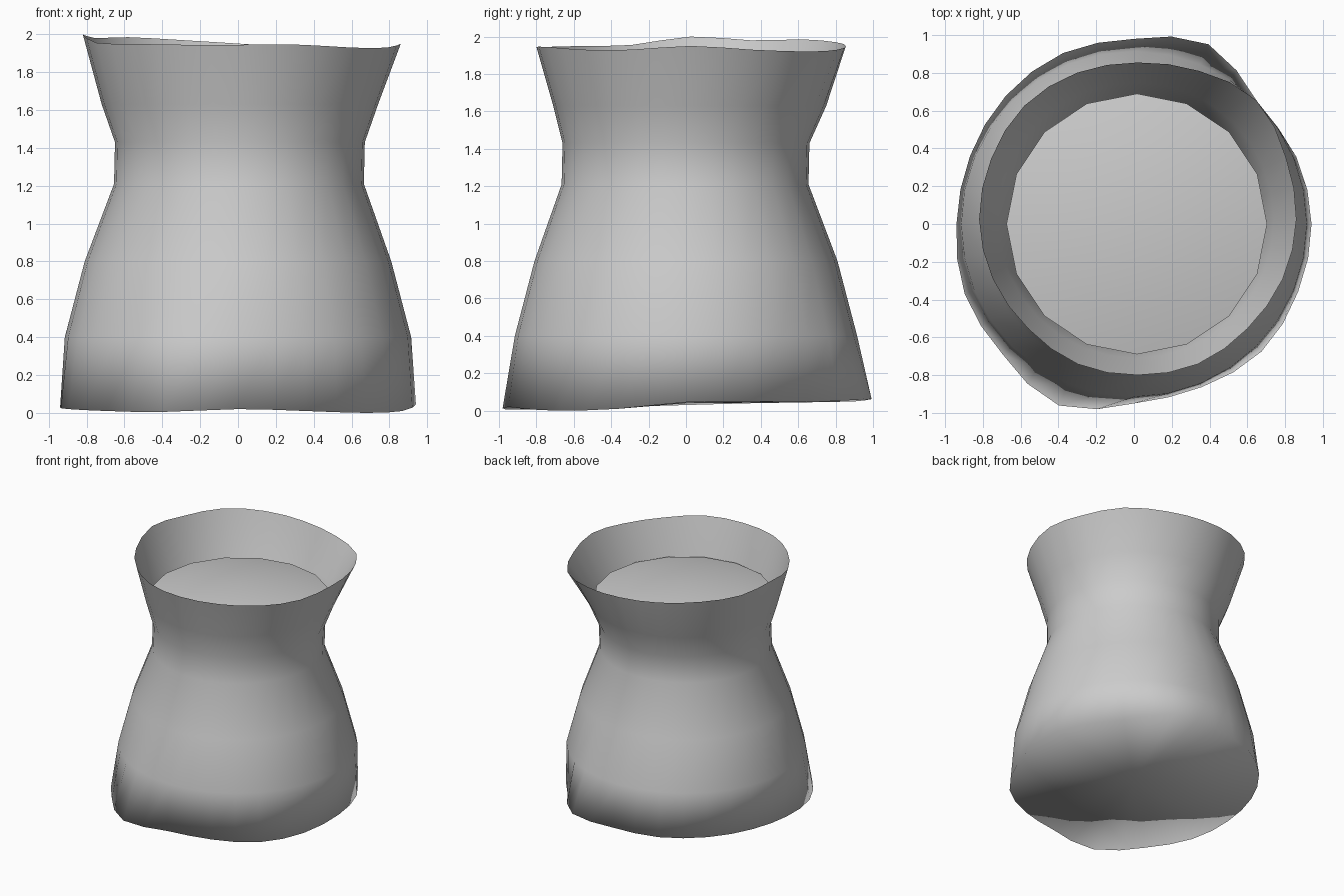
import bpy
import bmesh
from math import cos, sin, tau

cube = bpy.data.objects.get("Cube")
if cube:
    bpy.data.objects.remove(cube, do_unlink=True)

grey = bpy.data.materials.new("plain grey")
grey.use_nodes = True
grey.diffuse_color = (0.6, 0.6, 0.6, 1)
grey.node_tree.nodes["Principled BSDF"].inputs["Base Color"].default_value = (0.6, 0.6, 0.6, 1)


def refine(values):
    """Double the samples of a closed loop with smooth in-between values."""
    n = len(values)
    result = []
    for i in range(n):
        a, b, c, d = (values[(i + k) % n] for k in (-1, 0, 1, 2))
        result += [b, (9 * (b + c) - a - d) / 16]
    return result


def add_ring(bm, radii, heights, cx=0, cy=0):
    """Ring of vertices with a radius and a height for each side."""
    n = len(radii)
    return [bm.verts.new((cx + r * cos(tau * i / n), cy + r * sin(tau * i / n), z))
            for i, (r, z) in enumerate(zip(radii, heights))]


def round_ring(bm, sides, r, z, cx=0, cy=0):
    return add_ring(bm, [r] * sides, [z] * sides, cx, cy)


def bridge(bm, low, high):
    n = len(low)
    for i in range(n):
        j = (i + 1) % n
        bm.faces.new((low[i], low[j], high[j], high[i]))


def fan(bm, ring, z, down=False):
    tip = bm.verts.new((0, 0, z))
    for i, a in enumerate(ring):
        b = ring[(i + 1) % len(ring)]
        bm.faces.new((b, a, tip) if down else (a, b, tip))


def finish(bm, name):
    mesh = bpy.data.meshes.new(name)
    bm.to_mesh(mesh)
    bm.free()
    mesh.materials.append(grey)
    mesh.shade_smooth()
    obj = bpy.data.objects.new(name, mesh)
    bpy.context.collection.objects.link(obj)


# Cloth sack: uneven base, round belly, tied neck and wavy open mouth
base_radii = refine([.94, .93, .92, 1.03, .98, .98, .96, .94,
                     .94, .97, .98, 1.04, .95, .935, .955, .94])
base_heights = refine([.045, .05, .045, .06, .06, .05, .045, .04,
                       .03, .02, .01, .005, .02, .01, 0, .01])
mouth_radii = refine([.84, .85, .89, .85, .83, .84, .85, .84,
                      .84, .83, .82, .83, .825, .83, .82, .83])
mouth_heights = refine([1.95, 1.93, 1.92, 1.93, 1.95, 1.97, 1.985, 1.98,
                        2.0, 1.955, 1.95, 1.945, 1.945, 1.945, 1.93, 1.93])
sides = len(base_radii)

bm = bmesh.new()
rings = [
    add_ring(bm, base_radii, base_heights),
    round_ring(bm, sides, .915, .4),
    round_ring(bm, sides, .81, .8),
    round_ring(bm, sides, .66, 1.21, .005, -.005),
    round_ring(bm, sides, .66, 1.43, .01),
    round_ring(bm, sides, .73, 1.63, .01, .02),
    add_ring(bm, mouth_radii, mouth_heights, .02, .025),
]
fan(bm, rings[0], .04, down=True)
for low, high in zip(rings, rings[1:]):
    bridge(bm, low, high)
finish(bm, "sack")

# Filling heaped inside the neck
bm = bmesh.new()
heap = [round_ring(bm, 16, r, z, .015) for r, z in ((.69, 1.65), (.45, 1.7))]
bridge(bm, *heap)
fan(bm, heap[-1], 1.73)
finish(bm, "filling")
